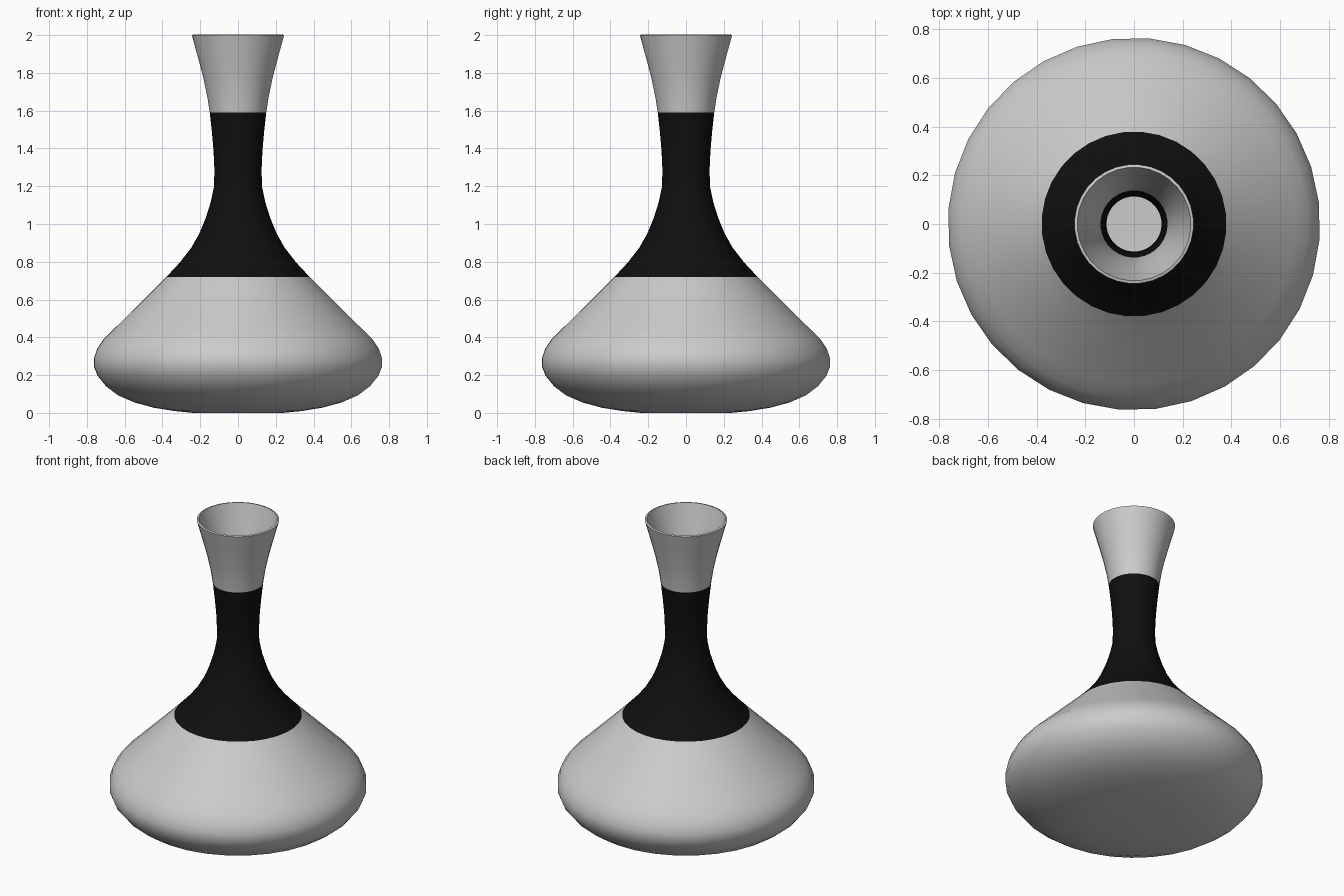
import bpy, bmesh, math

if "Cube" in bpy.data.objects:
    bpy.data.objects.remove(bpy.data.objects["Cube"])

SIDES = 32
WALL = 0.012
TWIST = math.radians(6.6)
BAND = (0.72, 1.59)   # height range of the black band

# outer profile: (radius, height), base to rim
PROFILE = [
    (0.24, 0.0), (0.34, 0.01), (0.45, 0.028), (0.55, 0.055), (0.635, 0.092),
    (0.70, 0.14), (0.745, 0.195), (0.765, 0.245), (0.765, 0.29),
    (0.748, 0.34), (0.714, 0.39), (0.66, 0.443), (0.60, 0.502),
    (0.524, 0.577), (0.45, 0.65), (0.38, 0.72), (0.31, 0.795),
    (0.249, 0.873), (0.205, 0.95), (0.172, 1.03), (0.145, 1.115),
    (0.127, 1.20), (0.1255, 1.29), (0.13, 1.39), (0.139, 1.49),
    (0.15, 1.59), (0.164, 1.68), (0.183, 1.77), (0.212, 1.88), (0.245, 2.0),
]

black = bpy.data.materials.new("black_band")
black.diffuse_color = (0.005, 0.005, 0.005, 1)
black.use_nodes = True
black.node_tree.nodes["Principled BSDF"].inputs["Base Color"].default_value = black.diffuse_color

# lathe the profile around z
bm = bmesh.new()
rings = []
for r, z in PROFILE:
    angles = [TWIST + 2 * math.pi * i / SIDES for i in range(SIDES)]
    rings.append([bm.verts.new((r * math.cos(a), r * math.sin(a), z)) for a in angles])

bm.faces.new(list(reversed(rings[0])))   # closed base
for lower, upper, (_, z0), (_, z1) in zip(rings, rings[1:], PROFILE, PROFILE[1:]):
    in_band = BAND[0] < (z0 + z1) / 2 < BAND[1]
    for i in range(SIDES):
        j = (i + 1) % SIDES
        face = bm.faces.new((lower[i], lower[j], upper[j], upper[i]))
        face.material_index = 1 if in_band else 0

mesh = bpy.data.meshes.new("carafe")
bm.to_mesh(mesh)
bm.free()
mesh.materials.append(None)    # plain grey body
mesh.materials.append(black)
carafe = bpy.data.objects.new("carafe", mesh)
bpy.context.collection.objects.link(carafe)
bpy.context.view_layer.objects.active = carafe
carafe.select_set(True)

# thin wall, thickened inwards
wall = carafe.modifiers.new("wall", 'SOLIDIFY')
wall.thickness = WALL
wall.offset = -1
wall.use_even_offset = True
bpy.ops.object.modifier_apply(modifier=wall.name)
bpy.ops.object.shade_smooth_by_angle(angle=math.radians(40))
